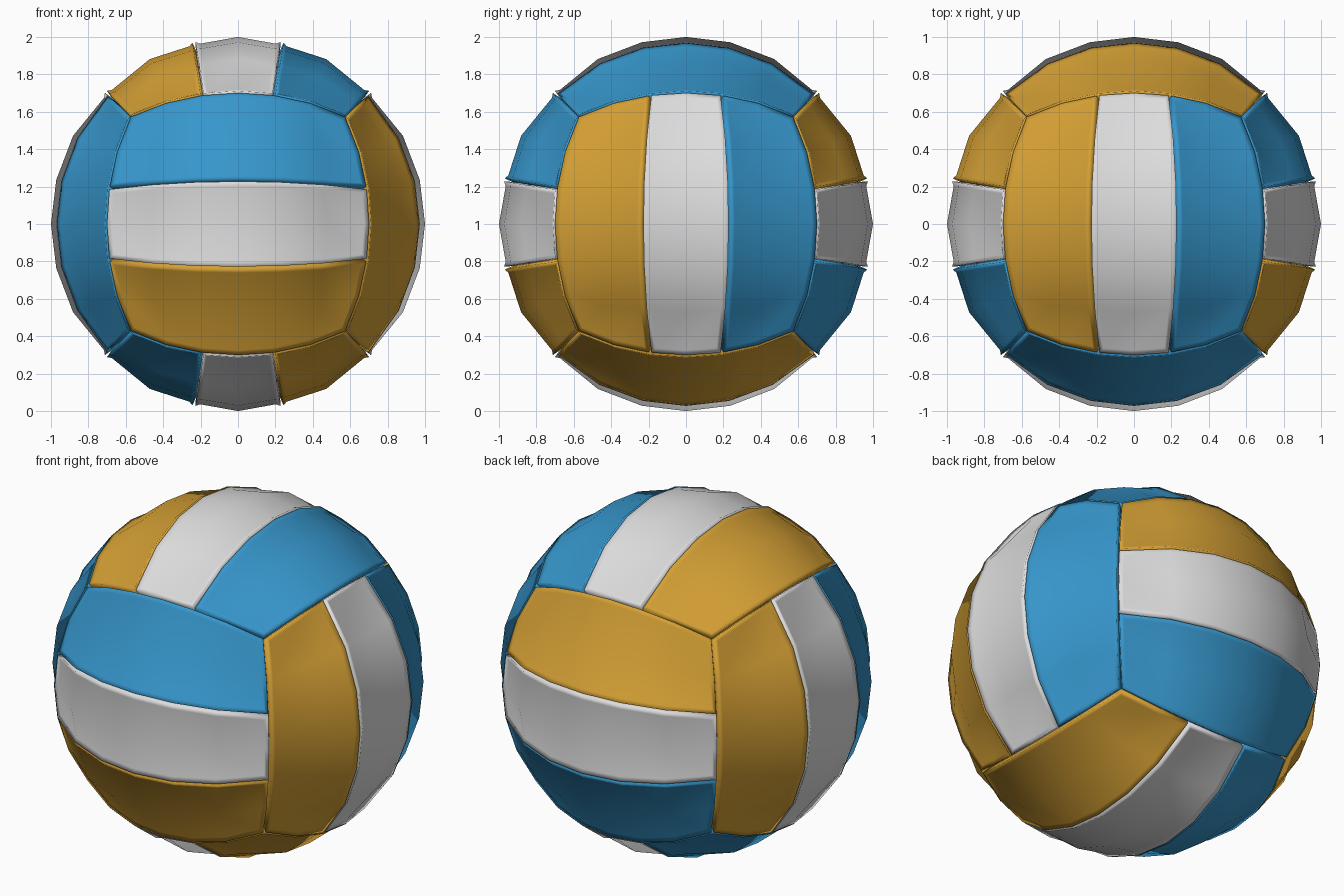
import bpy, bmesh, math
from mathutils import Vector

if "Cube" in bpy.data.objects:
    bpy.data.objects.remove(bpy.data.objects["Cube"])


def material(name, rgb):
    m = bpy.data.materials.new(name)
    m.diffuse_color = (*rgb, 1)
    m.use_nodes = True
    m.node_tree.nodes["Principled BSDF"].inputs["Base Color"].default_value = m.diffuse_color
    return m


orange = material("orange", (0.66, 0.35, 0.035))
white = material("white", (0.72, 0.72, 0.72))
blue = material("blue", (0.037, 0.305, 0.60))


def spherify(p):
    # map a point on the cube surface to the unit sphere
    x, y, z = (c * c for c in p)
    return Vector((p.x * math.sqrt(max(0, 1 - y / 2 - z / 2 + y * z / 3)),
                   p.y * math.sqrt(max(0, 1 - z / 2 - x / 2 + z * x / 3)),
                   p.z * math.sqrt(max(0, 1 - x / 2 - y / 2 + x * y / 3))))


def panel(name, normal, across, start, mat):
    # strip of 2 x 6 quads on one cube side, with a rounded sunken rim
    n, a = Vector(normal), Vector(across)
    along = n.cross(a)
    bm = bmesh.new()
    grid = [[bm.verts.new(spherify(n + a * (start + j) / 3 + along * (i - 3) / 3))
             for i in range(7)] for j in range(3)]
    for j in range(2):
        for i in range(6):
            bm.faces.new((grid[j][i], grid[j + 1][i], grid[j + 1][i + 1], grid[j][i + 1]))
    bm.normal_update()
    rim = [v for v in bm.verts if v.is_boundary]
    inner = list(bm.faces)
    bmesh.ops.inset_region(bm, faces=inner, thickness=0.008, use_boundary=True, use_even_offset=True)
    shoulder = {v for f in inner for v in f.verts
                if any(g not in inner for g in v.link_faces)}
    bmesh.ops.inset_region(bm, faces=inner, thickness=0.022, use_boundary=True, use_even_offset=True)
    for v in rim:
        v.co *= 0.955
    for v in shoulder:
        v.co *= 0.988
    me = bpy.data.meshes.new(name)
    bm.to_mesh(me)
    bm.free()
    me.materials.append(mat)
    for p in me.polygons:
        p.use_smooth = True
    ob = bpy.data.objects.new(name, me)
    ob.location.z = 1
    bpy.context.collection.objects.link(ob)


# each side: outward direction and direction from its orange to its blue strip
sides = {
    "front": ((0, -1, 0), (0, 0, 1)),
    "back": ((0, 1, 0), (0, 0, -1)),
    "right": ((1, 0, 0), (0, 1, 0)),
    "left": ((-1, 0, 0), (0, -1, 0)),
    "top": ((0, 0, 1), (1, 0, 0)),
    "bottom": ((0, 0, -1), (-1, 0, 0)),
}
for side, (normal, across) in sides.items():
    for start, mat in ((-3, orange), (-1, white), (1, blue)):
        panel(f"{side}_{mat.name}_panel", normal, across, start, mat)
